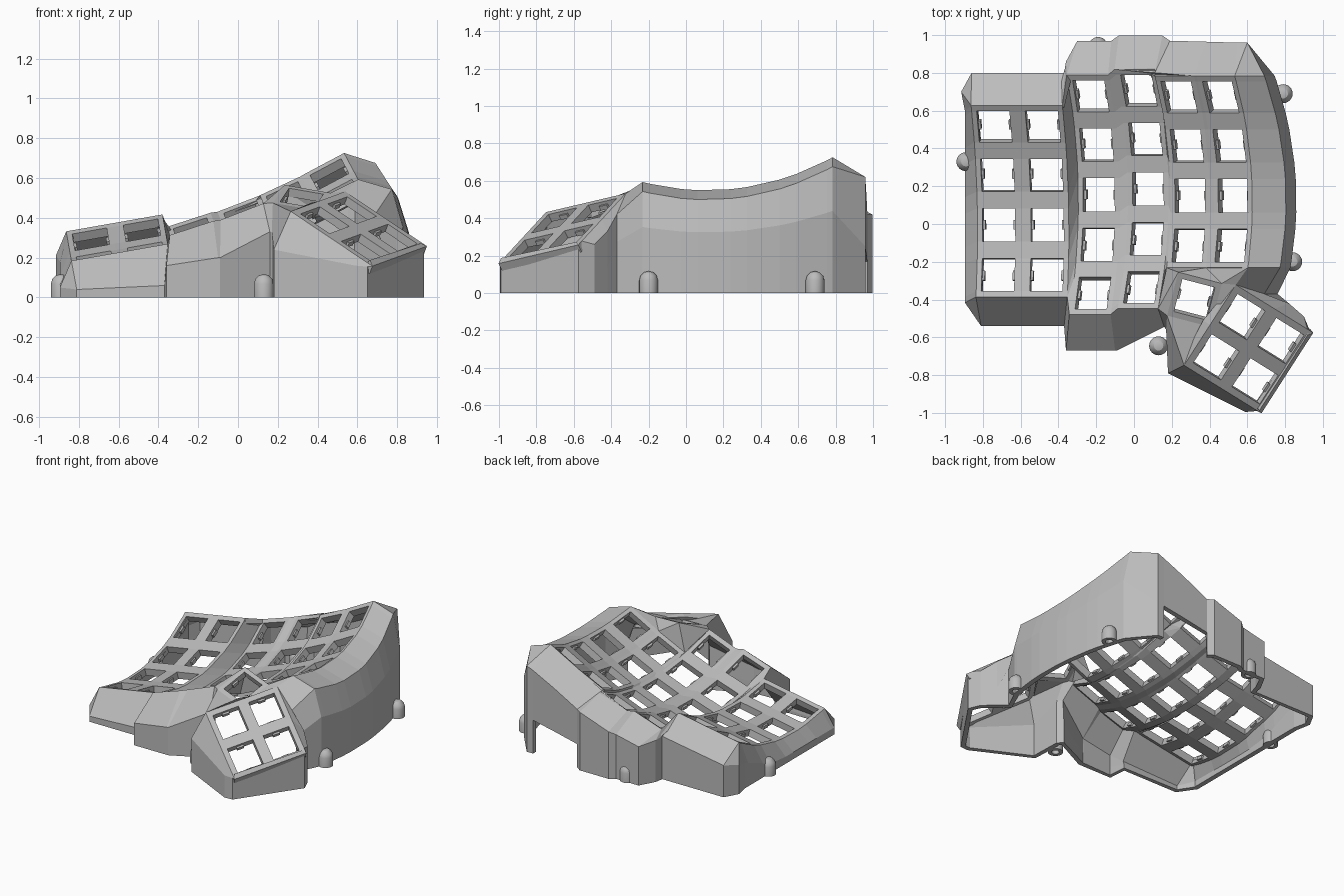
import bpy, bmesh, math
from mathutils import Vector, Matrix

cube = bpy.data.objects.get("Cube")
if cube:
    bpy.data.objects.remove(cube, do_unlink=True)

grey = bpy.data.materials.new("matte grey")
grey.use_nodes = True
grey.diffuse_color = (0.5, 0.5, 0.5, 1)
grey.node_tree.nodes["Principled BSDF"].inputs["Base Color"].default_value = (0.5, 0.5, 0.5, 1)

HALF, HOLE, PITCH, END = 0.115, 0.088, 0.265, 0.12
clips = bmesh.new()


def finish(bm, name, thickness=0, plate=False):
    """Turn a bmesh into an object, thickened inwards when asked."""
    bmesh.ops.remove_doubles(bm, verts=bm.verts, dist=0.0005)
    bmesh.ops.recalc_face_normals(bm, faces=bm.faces)
    if plate:
        # Every plate facet looks up
        bmesh.ops.reverse_faces(bm, faces=[f for f in bm.faces if f.normal.z < 0])
    elif thickness:
        # Walls look away from the middle
        middle = Vector((0, 0, 0.1))
        if sum(f.normal.dot(f.calc_center_median() - middle) * f.calc_area() for f in bm.faces) < 0:
            bmesh.ops.reverse_faces(bm, faces=bm.faces)
    mesh = bpy.data.meshes.new(name)
    bm.to_mesh(mesh)
    bm.free()
    mesh.materials.append(grey)
    ob = bpy.data.objects.new(name, mesh)
    bpy.context.collection.objects.link(ob)
    if thickness:
        mod = ob.modifiers.new("thickness", 'SOLIDIFY')
        mod.thickness = thickness
        mod.offset = -1
    return ob


def face(bm, *points):
    """Add a face, skipping repeated points."""
    pts = []
    for p in points:
        if all((p - q).length > 0.0006 for q in pts):
            pts.append(p)
    if len(pts) > 2:
        bm.faces.new([bm.verts.new(p) for p in pts])


def add_clips(a, b, c, d):
    """Small catches on the two sides of a switch opening."""
    across, along = (b - a).normalized(), (d - a).normalized()
    normal = across.cross(along).normalized()
    down = normal * (-0.03 if normal.z > 0 else 0.03)
    for p, side in (((a + d) / 2, 1), ((b + c) / 2, -1)):
        centre = p + across * side * 0.004 + down
        rot = Matrix((across, along, normal)).transposed().to_4x4()
        m = Matrix.Translation(centre) @ rot @ Matrix.Diagonal((0.018, 0.05, 0.025, 1))
        bmesh.ops.create_cube(clips, size=1, matrix=m)


def grid(bm, f, us, vs):
    """Plate with a square opening in every odd cell."""
    for i in range(len(us) - 1):
        for j in range(len(vs) - 1):
            q = [f(us[i], vs[j]), f(us[i + 1], vs[j]),
                 f(us[i + 1], vs[j + 1]), f(us[i], vs[j + 1])]
            if i % 2 and j % 2:
                add_clips(*q)
            else:
                face(bm, *q)


class Column:
    """Curved, tilted column of key openings."""

    def __init__(self, x, y, z, tilt, first):
        self.o, self.t = Vector((x, y, z)), math.radians(tilt)
        centres = [k * PITCH for k in range(first, 3)]
        self.vs = [centres[0] - END]
        for c in centres:
            self.vs += [c - HOLE, c + HOLE]
        self.vs.append(centres[-1] + END)

    def at(self, u, v):
        h = 0.42 * (v + 0.04) ** 2
        s, c = math.sin(self.t), math.cos(self.t)
        return self.o + Vector((u * c - h * s, v * (1 - 0.06 * v * v), u * s + h * c))

    def corner(self, side, end):
        return self.at(side * HALF, self.vs[end])


cols = [Column(-0.715, -0.005, 0.155, 10, -1), Column(-0.458, -0.005, 0.20, 10, -1),
        Column(-0.185, 0.155, 0.20, 18, -2), Column(0.076, 0.185, 0.285, 21, -2),
        Column(0.298, 0.15, 0.38, 25, -1), Column(0.525, 0.15, 0.495, 28, -1)]
A, B, C, D, E, F = cols

# Finger plate: columns joined by narrow webs
bm = bmesh.new()
for col in cols:
    grid(bm, col.at, [-HALF, -HOLE, HOLE, HALF], col.vs)
for l, r in zip(cols, cols[1:]):
    lv, rv = l.vs, r.vs
    if len(lv) < len(rv):
        lv = [lv[0]] * 2 + lv
    elif len(lv) > len(rv):
        lv = lv[2:]
    for j in range(len(rv) - 1):
        face(bm, l.at(HALF, lv[j]), r.at(-HALF, rv[j]),
             r.at(-HALF, rv[j + 1]), l.at(HALF, lv[j + 1]))
finish(bm, "finger_plate", 0.05, True)


def thumb(s, t):
    """Four-key thumb area."""
    return (Vector((0.607, -0.662, 0.345)) + Vector((0.205, -0.127, -0.1375)) * s
            + Vector((-0.137, -0.213, -0.05)) * t)


def inner(s, t):
    """Single inner thumb key."""
    return (Vector((0.32, -0.40, 0.50)) + Vector((0.115, -0.03, -0.02)) * s
            + Vector((0.03, 0.115, 0.045)) * t)


# Thumb plate and its webs to the finger plate
bm = bmesh.new()
br = [-1, -0.857, -0.143, 0.143, 0.857, 1]
grid(bm, thumb, br, br)
ib = [-1, -0.75, 0.75, 1]
grid(bm, inner, ib, ib)
tl, tr, bl, brr = inner(-1, 1), inner(1, 1), inner(-1, -1), inner(1, -1)
eL, eR, fR = E.corner(-1, 0), E.corner(1, 0), F.corner(1, 0)
dB = D.corner(1, 0)
for tri in ((bl, thumb(-1, 1), brr), (brr, thumb(-1, 1), thumb(-1, 0)),
            (brr, thumb(-1, 0), thumb(-1, -1)), (brr, thumb(-1, -1), tr),
            (eL, tl, eR), (eR, tl, tr), (eR, tr, fR), (tr, thumb(-1, -1), fR),
            (dB, bl, tl), (dB, tl, eL)):
    face(bm, *tri)
finish(bm, "thumb_plate", 0.045, True)

# Outer wall: plate edge, shoulder, waist and base around the whole case
rings = []


def post(top, x, y, z, inset=0, waist=0.4):
    rings.append((top, Vector((x - inset, y, z)), Vector((x, y, z * waist)), Vector((x, y, 0))))


for v in reversed(F.vs):
    p = F.at(HALF, v)
    post(p, 0.86 - 0.26 * (p.y - 0.12) ** 2, p.y, p.z - 0.05, 0.055, 0.65)
post(thumb(-1, -1), 0.76, -0.37, 0.42, 0.07, 0.65)
post(thumb(0, -1), 0.82, -0.42, 0.33)
post(thumb(0.85, -1), 0.90, -0.49, 0.26)
post(thumb(1, -1), 0.935, -0.575, 0.245)
post(thumb(1, 1), 0.65, -0.99, 0.155)
post(thumb(0.8, 1), 0.59, -0.995, 0.16)
post(thumb(-1, 1), 0.18, -0.79, 0.24)
post(bl, 0.17, -0.56, 0.33)
post(dB, 0.16, -0.545, 0.33)
post(D.corner(-1, 0), -0.09, -0.67, 0.20)
post(C.corner(1, 0), -0.10, -0.67, 0.20)
post(C.corner(-1, 0), -0.36, -0.67, 0.16)
post(B.corner(1, 0), -0.37, -0.54, 0.06)
post(A.corner(-1, 0), -0.81, -0.54, 0.04)
for v in A.vs:
    p = A.at(-HALF, v)
    post(p, -0.895, p.y - 0.03, 0.05 + 0.4 * max(0, p.y - 0.3))
post(A.corner(-1, -1), -0.915, 0.70, 0.21)
post(A.corner(-1, -1), -0.86, 0.80, 0.23)
post(B.corner(1, -1), -0.37, 0.80, 0.31)
post(C.corner(-1, -1), -0.36, 0.86, 0.30)
post(C.corner(-1, -1), -0.30, 0.97, 0.28)
post(C.corner(1, -1), -0.12, 0.97, 0.32)
post(D.corner(-1, -1), -0.08, 0.998, 0.34)
step = (D.corner(1, -1) + E.corner(-1, -1)) / 2
post(step, 0.15, 0.998, 0.42)
post(step, 0.19, 0.97, 0.42)
notch_start = len(rings) - 1
post(E.corner(1, -1), 0.38, 0.965, 0.52)
post(F.corner(1, -1), 0.55, 0.96, 0.60)
notch_end = len(rings) - 1
post(F.corner(1, -1), 0.60, 0.96, 0.62)

bm = bmesh.new()
for i, a in enumerate(rings):
    b = rings[(i + 1) % len(rings)]
    for k in range(3):
        # The lowest band is left open for the rear cable gap
        if k == 2 and notch_start <= i < notch_end:
            continue
        face(bm, a[k], b[k], b[k + 1], a[k + 1])
finish(bm, "outer_wall", 0.035)

finish(clips, "switch_clips")

# Screw posts: domed cylinders with a bore
profile = [(0, 0.06), (0.025, 0.06), (0.025, 0), (0.05, 0), (0.05, 0.068),
           (0.043, 0.093), (0.025, 0.111), (0, 0.117)]
for n, (x, y) in enumerate([(-0.19, 0.94), (0.79, 0.69), (0.84, -0.2),
                            (0.13, -0.645), (-0.89, 0.33)]):
    bm = bmesh.new()
    vs = [bm.verts.new((r, 0, z)) for r, z in profile]
    es = [bm.edges.new(pair) for pair in zip(vs, vs[1:])]
    bmesh.ops.spin(bm, geom=vs + es, cent=(0, 0, 0), axis=(0, 0, 1),
                   angle=math.tau, steps=24)
    ob = finish(bm, f"screw_post_{n + 1}")
    ob.location = (x, y, 0)
    bpy.ops.object.select_all(action='DESELECT')
    ob.select_set(True)
    bpy.context.view_layer.objects.active = ob
    bpy.ops.object.shade_smooth_by_angle()
